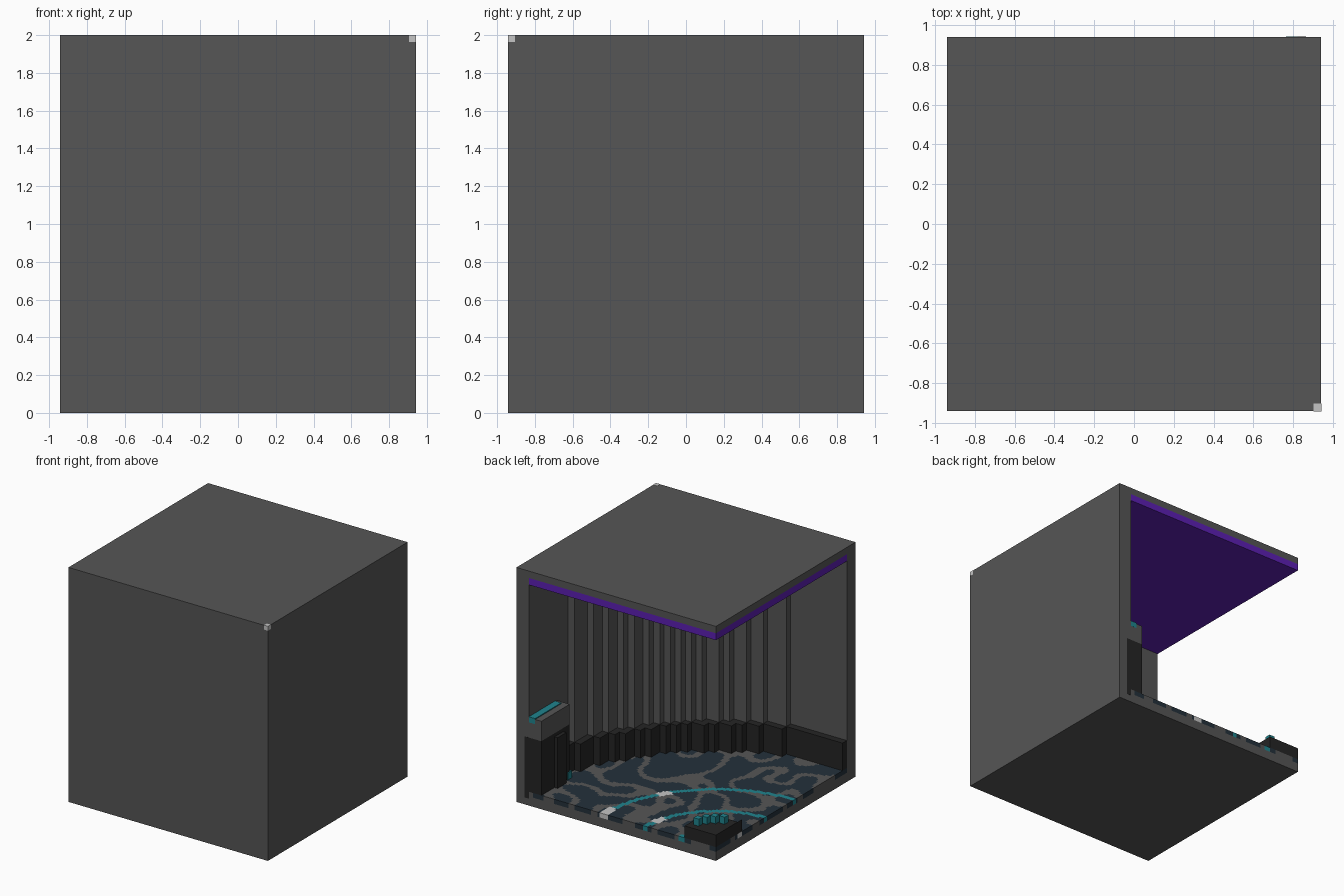
import bpy, bmesh, math
from mathutils import Vector, noise

cube = bpy.data.objects.get("Cube")
if cube:
    bpy.data.objects.remove(cube, do_unlink=True)

U = 2 / 17            # two blocks
U = U / 2             # one block
H = 16 * U            # half the room width
FLOOR = 2 * U         # floor level
INLAY = 0.04          # depth of the floor pattern


def material(name, r, g, b):
    m = bpy.data.materials.new(name)
    m.use_nodes = True
    m.diffuse_color = (r, g, b, 1)
    m.node_tree.nodes["Principled BSDF"].inputs["Base Color"].default_value = (r, g, b, 1)
    return m


grey = material("stone grey", .092, .092, .092)
black = material("charcoal", .018, .018, .018)
navy = material("dark navy", .017, .03, .043)
teal = material("teal", .014, .23, .27)
white = material("pale grey", .56, .56, .56)
purple = material("purple", .108, .014, .45)


def finish(bm, name, *mats):
    me = bpy.data.meshes.new(name)
    bm.to_mesh(me)
    bm.free()
    for m in mats:
        me.materials.append(m)
    ob = bpy.data.objects.new(name, me)
    bpy.context.scene.collection.objects.link(ob)
    return ob


def box(name, x, y, z, mat):
    bm = bmesh.new()
    bmesh.ops.create_cube(bm, size=1)
    for v in bm.verts:
        for k, (lo, hi) in enumerate((x, y, z)):
            v.co[k] = lo if v.co[k] < 0 else hi
    return finish(bm, name, mat)


def prism(name, outline, z0, z1, mat):
    """Extrude an outline given in blocks from the open corner."""
    bm = bmesh.new()
    pts = [p for k, p in enumerate(outline) if p != outline[k - 1]]
    face = bm.faces.new([bm.verts.new((i * U - H, H - j * U, z0)) for i, j in pts])
    top = bmesh.ops.extrude_face_region(bm, geom=[face])["geom"]
    bmesh.ops.translate(bm, vec=(0, 0, z1 - z0),
                        verts=[g for g in top if isinstance(g, bmesh.types.BMVert)])
    bmesh.ops.recalc_face_normals(bm, faces=bm.faces)
    return finish(bm, name, mat)


def stair_arc(radius, cap):
    """Blocky quarter circle around the open corner, clipped to a square."""
    path = []
    for j in range(cap):
        n = 0
        while n < cap and math.hypot(n + .5, j + .5) < radius:
            n += 1
        path += [(n, j), (n, j + 1)]
    return path + [(0, cap)]


# Room shell
wall_line = stair_arc(30.82, 30)
box("floor_slab", (-H, H), (-H, H), (0, FLOOR - INLAY), grey)
prism("walls", wall_line + [(0, 32), (32, 32), (32, 0)], FLOOR - INLAY, 33 * U, grey)
box("roof", (-H, H), (-H, H), (33 * U, 2), grey)
prism("ceiling_panel", [(0, 0), (30, 0), (30, 30), (0, 30)], 32 * U, 33 * U, purple)
prism("skirting", stair_arc(29.82, 29) + wall_line[::-1], FLOOR, 6 * U, black)
c = .037
box("corner_chip", (H - c, H + .001), (-H - .001, c - H), (2 - c, 2.001), white)

# Floor pattern: mottled stone with rings around the open corner
RINGS = ((1.06, ((0, 7), (30, 36))), (.66, ((9, 18),)), (.325, ((78, 90),)))


def floor_colour(x, y):
    dx, dy = x + H, H - y
    r, a = math.hypot(dx, dy), math.degrees(math.atan2(dy, dx))
    for ring, chips in RINGS:
        pale = any(lo <= a <= hi for lo, hi in chips)
        if abs(r - ring) < (.036 if pale else .021):
            return 3 if pale else 2
    n = noise.noise(Vector((x * 4.5, y * 4.5, .7)))
    return 1 if abs(n) < .17 else 0


bm = bmesh.new()
S = U / 3
N = 90


def quad(corners, index):
    f = bm.faces.new([bm.verts.new(p) for p in corners])
    f.material_index = index


for i in range(N):
    for j in range(N):
        x0, y1 = i * S - H, H - j * S
        x1, y0 = x0 + S, y1 - S
        k = floor_colour(x0 + S / 2, y0 + S / 2)
        lo = FLOOR - INLAY
        quad([(x0, y0, FLOOR), (x1, y0, FLOOR), (x1, y1, FLOOR), (x0, y1, FLOOR)], k)
        if i == 0:
            quad([(x0, y1, lo), (x0, y0, lo), (x0, y0, FLOOR), (x0, y1, FLOOR)], k)
        if j == 0:
            quad([(x1, y1, lo), (x0, y1, lo), (x0, y1, FLOOR), (x1, y1, FLOOR)], k)
bmesh.ops.remove_doubles(bm, verts=bm.verts, dist=.001)
bmesh.ops.dissolve_limit(bm, angle_limit=.02, verts=bm.verts, edges=bm.edges, delimit={'MATERIAL'})
finish(bm, "floor_pattern", navy, grey, teal, white)

# Round pedestal with a ring of glowing blocks in the open corner
prism("pedestal", stair_arc(5.2, 6) + [(0, 0)], FLOOR, .22, black)
for k, deg in enumerate((20, 37, 53, 70)):
    x = .24 * math.cos(math.radians(deg)) - H
    y = H - .24 * math.sin(math.radians(deg))
    box(f"pedestal_light_{k + 1}", (x - .025, x + .025), (y - .025, y + .025), (.22, .28), teal)

# Wall console beside the opening
inner = 14 * U
front = 12 * U
box("console_cabinet", (front, inner), (9.5 * U, H), (FLOOR, .58), black)
box("console_pillar", (front - U / 2, front), (11 * U, 13 * U), (FLOOR, .55), black)
box("console_inset", (inner, inner + .7 * U), (H - .01, H + .001), (U, .58), black)
box("console_shelf", (front, inner), (9.5 * U, H), (.58, .75), grey)
box("console_screen", (inner - U, inner), (10 * U, H + .001), (.71, .758), teal)
box("floor_light", (.70, .75), (.54, .59), (FLOOR, FLOOR + .06), teal)
